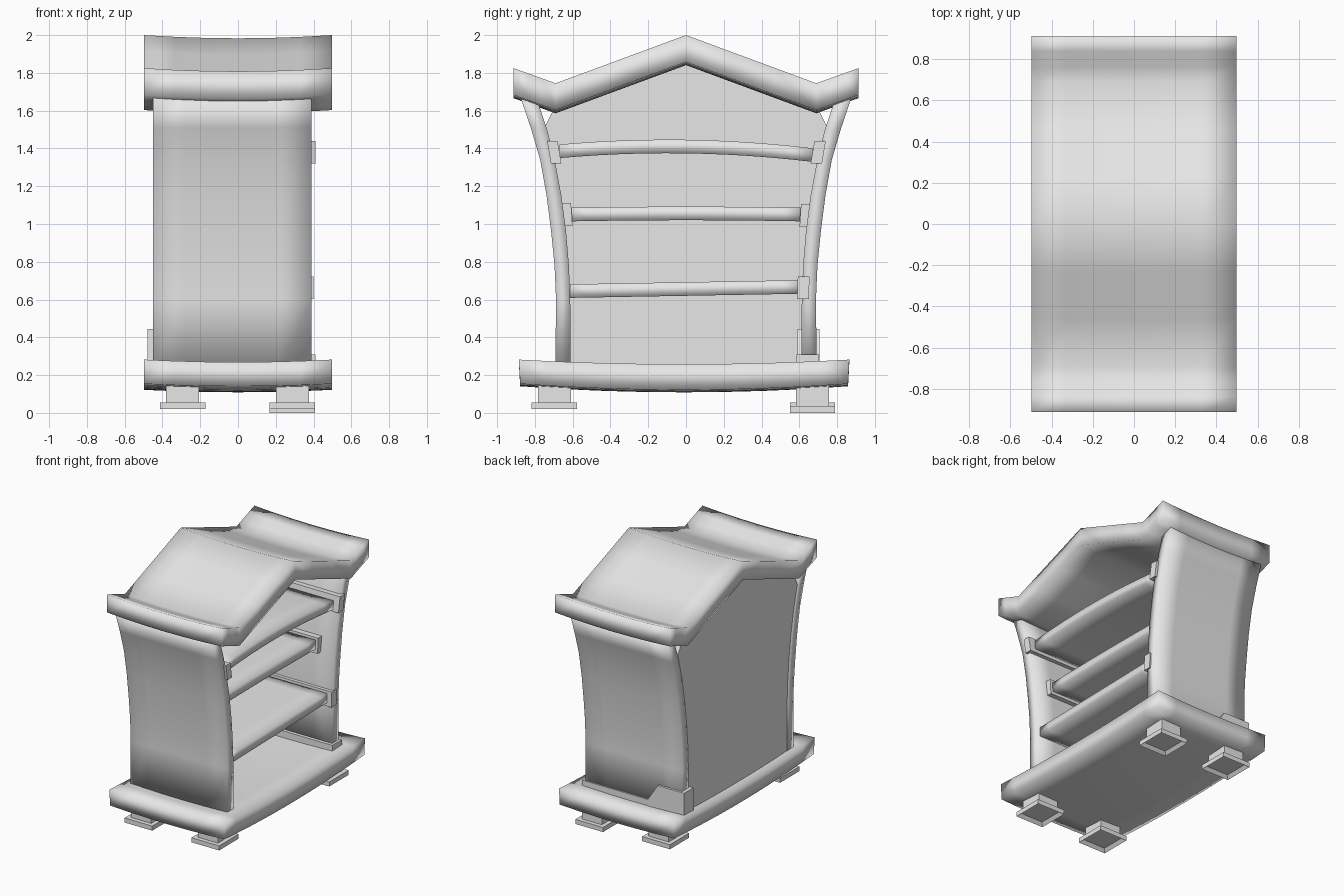
import bpy, bmesh

cube = bpy.data.objects.get("Cube")
if cube:
    bpy.data.objects.remove(cube, do_unlink=True)

grey = bpy.data.materials.new("plain light grey")
grey.use_nodes = True
grey.diffuse_color = (0.8, 0.8, 0.8, 1)
grey.node_tree.nodes["Principled BSDF"].inputs["Base Color"].default_value = (0.8, 0.8, 0.8, 1)


def finish(bm, name, angle=None):
    bmesh.ops.recalc_face_normals(bm, faces=bm.faces)
    mesh = bpy.data.meshes.new(name)
    bm.to_mesh(mesh)
    bm.free()
    mesh.materials.append(grey)
    obj = bpy.data.objects.new(name, mesh)
    bpy.context.collection.objects.link(obj)
    bpy.ops.object.select_all(action="DESELECT")
    obj.select_set(True)
    bpy.context.view_layer.objects.active = obj
    if angle is None:
        bpy.ops.object.shade_smooth()
    else:
        bpy.ops.object.shade_smooth_by_angle(angle=angle)
    return obj


def slab(name, side_a, side_b, x0, x1, segs=6, sag=0.0, angle=None):
    """Sweep the strip between two (y, z) lines along x, sagging at mid-width."""
    bm = bmesh.new()
    n = len(side_a)
    loop = side_a + side_b[::-1]
    rings = []
    for i in range(segs + 1):
        t = i / segs
        drop = sag * (1 - (2 * t - 1) ** 2)
        rings.append([bm.verts.new((x0 + (x1 - x0) * t, y, z - drop)) for y, z in loop])
    for r, s in zip(rings, rings[1:]):
        for j in range(2 * n):
            k = (j + 1) % (2 * n)
            bm.faces.new((r[j], r[k], s[k], s[j]))
    for r in (rings[0], rings[-1]):
        for j in range(n - 1):
            bm.faces.new((r[j], r[j + 1], r[-2 - j], r[-1 - j]))
    return finish(bm, name, angle)


def resample(points, steps):
    """Split each leg of a line into equal steps."""
    out = [points[0]]
    for (ya, za), (yb, zb) in zip(points, points[1:]):
        for i in range(1, steps + 1):
            t = i / steps
            out.append((ya + (yb - ya) * t, za + (zb - za) * t))
    return out


def mirror(points):
    return [(-y, z) for y, z in points]


# Roof: ridge, two valleys and upturned eaves
half_roof = [(-0.913, 1.825), (-0.69, 1.745), (0, 2.0)]
roof_top = resample(half_roof + mirror(half_roof[:2])[::-1], 3)
roof_under = [(y, z - 0.142) for y, z in roof_top]
slab("roof", roof_top, roof_under, -0.497, 0.497, 6, 0.017)

# Base: a bowed plank
steps = [i / 6 - 1 for i in range(13)]
base_top = [(0.875 * t - 0.01, 0.258 + 0.024 * t * t) for t in steps]
base_under = [(0.868 * t - 0.01, 0.122 + 0.032 * t * t) for t in steps]
slab("base", base_top, base_under, -0.497, 0.497, 6, 0.013)

# Flared end walls
wall_out = [(-0.692, 0.22), (-0.688, 0.6), (-0.696, 0.78), (-0.714, 0.96),
            (-0.738, 1.15), (-0.772, 1.34), (-0.822, 1.51), (-0.883, 1.69)]
wall_in = [(-0.61, 0.22), (-0.613, 0.6), (-0.62, 0.78), (-0.635, 0.96),
           (-0.66, 1.15), (-0.695, 1.34), (-0.735, 1.5), (-0.785, 1.65)]
slab("front_wall", wall_out, wall_in, -0.45, 0.39, 5)
slab("rear_wall", mirror(wall_out), mirror(wall_in), -0.45, 0.39, 5)

# Back panel filling the space between the walls up to the ridge
edge = [(y - 0.02, z) for y, z in wall_in[:-1]] + [(-0.69, 1.63), (-0.01, 1.875)]
slab("back_panel", edge, mirror(edge), -0.448, -0.405, 1, angle=0.6)

# Shelves: half length, middle height at each end, bow, front edge
shelves = {"lower_shelf": (0.615, 0.645, 0.667, 0.0, 0.36),
           "middle_shelf": (0.61, 1.05, 1.05, 0.006, 0.25),
           "upper_shelf": (0.67, 1.385, 1.365, 0.035, 0.36)}
for name, (half, za, zb, bow, front) in shelves.items():
    mid = [(half * t, za + (zb - za) * (t + 1) / 2 + bow * (1 - t * t)) for t in steps]
    slab(name, [(y, z + 0.036) for y, z in mid], [(y, z - 0.036) for y, z in mid],
         -0.42, front, 5)


# Shelf rails fixed to the end walls, leaning with them
def rail(name, y, z, width, lean, front, sign):
    inner = [(sign * (y - lean), z - 0.06), (sign * (y + lean), z + 0.06)]
    outer = [(py + sign * width, pz) for py, pz in inner]
    slab(name, inner, outer, -0.42, front, 4, angle=0.6)


rail("front_upper_rail", 0.67, 1.38, 0.055, 0.01, 0.41, -1)
rail("rear_upper_rail", 0.67, 1.38, 0.06, 0.01, 0.41, 1)
rail("front_middle_rail", 0.605, 1.05, 0.05, 0.004, 0.27, -1)
rail("rear_middle_rail", 0.605, 1.045, 0.05, 0.004, 0.27, 1)
rail("rear_lower_rail", 0.59, 0.663, 0.062, 0.002, 0.4, 1)

# Skirting and chamfered corner block at the foot of the rear wall
slab("rear_skirting", [(0.585, 0.23), (0.585, 0.31)], [(0.703, 0.23), (0.703, 0.31)],
     -0.46, 0.41, 4, angle=0.6)
bm = bmesh.new()
outline = [(-0.478, 0.24), (-0.478, 0.445), (-0.25, 0.445), (-0.16, 0.31), (-0.16, 0.24)]
face = bm.faces.new([bm.verts.new((x, 0.59, z)) for x, z in outline])
extruded = bmesh.ops.extrude_face_region(bm, geom=[face])["geom"]
bmesh.ops.translate(bm, vec=(0, 0.117, 0),
                    verts=[v for v in extruded if isinstance(v, bmesh.types.BMVert)])
bm.faces.new([v for v in face.verts]) if not face.is_valid else None
finish(bm, "corner_block", 0.6)


# Feet: square post on a wide pad, hollowed underneath
def foot(name, x, y, z):
    bm = bmesh.new()
    for half, low, high in ((0.12, z, z + 0.036), (0.087, z + 0.03, 0.17)):
        made = bmesh.ops.create_cube(bm, size=1)["verts"]
        bmesh.ops.scale(bm, vec=(2 * half, 2 * half, high - low), verts=made)
        bmesh.ops.translate(bm, vec=(x, y, (low + high) / 2), verts=made)
    bm.normal_update()
    sole = min(bm.faces, key=lambda f: f.calc_center_median().z)
    bmesh.ops.inset_region(bm, faces=[sole], thickness=0.03)
    bmesh.ops.translate(bm, vec=(0, 0, 0.025), verts=list(sole.verts))
    finish(bm, name, 0.6)


foot("front_left_foot", 0.288, -0.697, 0.02)
foot("front_right_foot", -0.293, -0.697, 0.02)
foot("rear_left_foot", 0.288, 0.67, 0.0)
foot("rear_right_foot", -0.293, 0.67, 0.02)
